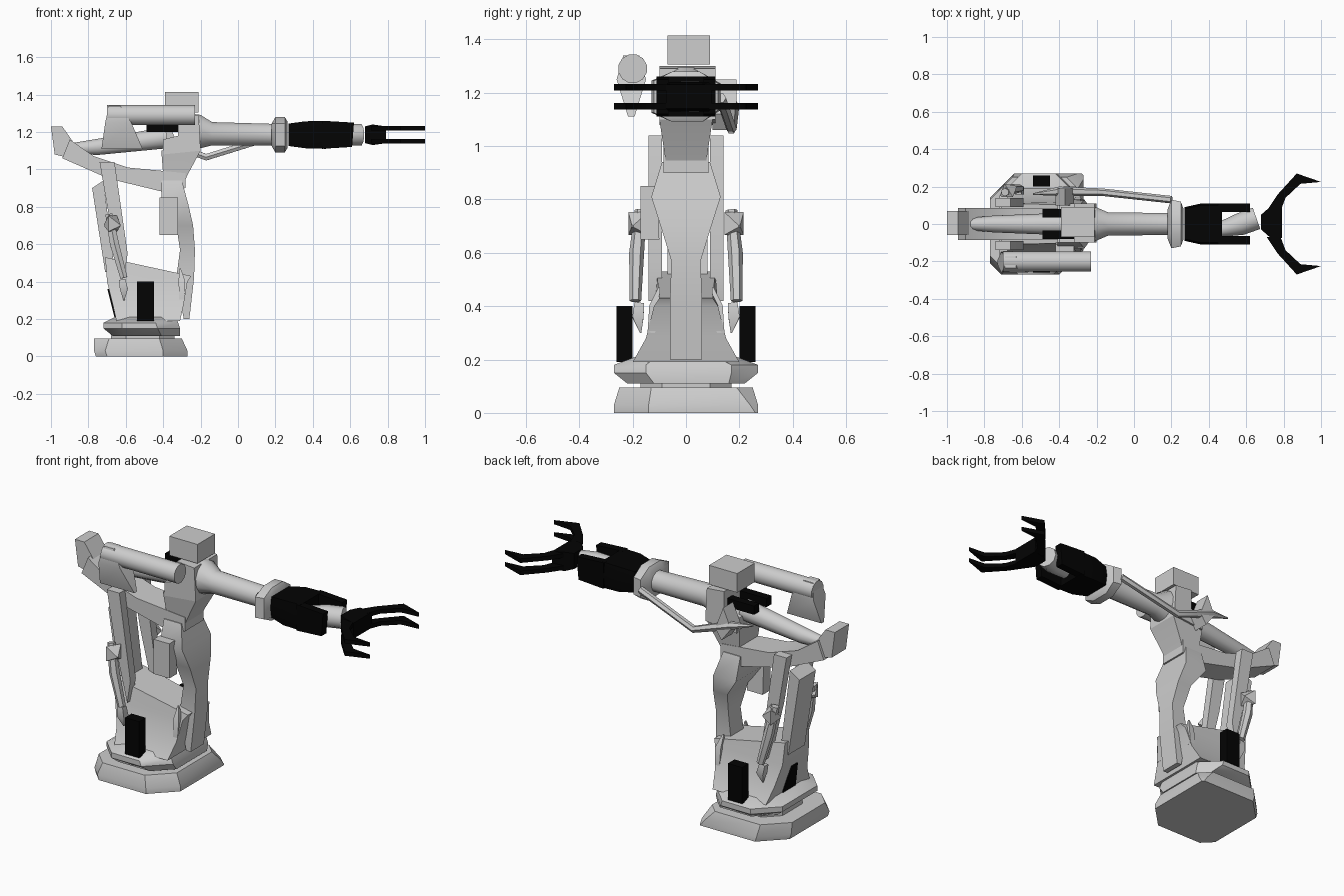
import bpy, bmesh, math
from mathutils import Vector

if "Cube" in bpy.data.objects:
    bpy.data.objects.remove(bpy.data.objects["Cube"])


def material(name, value):
    m = bpy.data.materials.new(name)
    m.use_nodes = True
    col = (value, value, value, 1)
    m.diffuse_color = col
    m.node_tree.nodes["Principled BSDF"].inputs["Base Color"].default_value = col
    return m


GREY = material("light_grey", 0.61)
BLACK = material("black", 0.001)


def loft(name, rings, mat=GREY):
    """Skin a list of equal-length point rings and cap both ends."""
    bm = bmesh.new()
    rows = [[bm.verts.new(p) for p in ring] for ring in rings]
    n = len(rows[0])
    for a, b in zip(rows, rows[1:]):
        for i in range(n):
            j = (i + 1) % n
            bm.faces.new((a[i], a[j], b[j], b[i]))
    bm.faces.new(rows[0])
    bm.faces.new(rows[-1])
    bmesh.ops.recalc_face_normals(bm, faces=bm.faces)
    me = bpy.data.meshes.new(name)
    bm.to_mesh(me)
    bm.free()
    me.materials.append(mat)
    me.shade_smooth()
    me.set_sharp_from_angle(angle=math.radians(40))
    ob = bpy.data.objects.new(name, me)
    bpy.context.collection.objects.link(ob)


def prism(name, outline, y0, y1, mat=GREY):
    """Side profile in x, z pushed between two y values."""
    loft(name, [[(x, y, z) for x, z in outline] for y in (y0, y1)], mat)


def box(name, lo, hi, mat=GREY):
    prism(name, [(lo[0], lo[2]), (hi[0], lo[2]), (hi[0], hi[2]), (lo[0], hi[2])],
          lo[1], hi[1], mat)


def plan(x0, x1, y, z, mid=0.0):
    """Rectangle in plan, centred on y = mid."""
    return [(x0, mid - y, z), (x1, mid - y, z), (x1, mid + y, z), (x0, mid + y, z)]


def cut_plan(x0, x1, y, z, cut, rear, front):
    """Rectangle in plan with cut corners: two equal, rear right and front left apart."""
    return [(x0 + rear, -y, z), (x1 - cut, -y, z), (x1, -y + cut, z), (x1, y - front, z),
            (x1 - front, y, z), (x0 + cut, y, z), (x0, y - cut, z), (x0, -y + rear, z)]


def tube(name, path, radii, mat=GREY, sides=10):
    pts = [Vector(p) for p in path]
    rings = []
    for i, (p, r) in enumerate(zip(pts, radii)):
        d = (pts[min(i + 1, len(pts) - 1)] - pts[max(i - 1, 0)]).normalized()
        ref = Vector((0, 1, 0)) if abs(d.y) < 0.9 else Vector((0, 0, 1))
        u = d.cross(ref).normalized()
        v = d.cross(u)
        angles = [math.tau * (k + 0.5) / sides for k in range(sides)]
        rings.append([p + r * (u * math.cos(a) + v * math.sin(a)) for a in angles])
    loft(name, rings, mat)


# Base plate, bearing and turntable
loft("base_plate", [cut_plan(-.76, -.27, .27, 0, .13, .06, .01),
                    cut_plan(-.77, -.27, .27, .03, .13, .06, .03),
                    cut_plan(-.77, -.3, .25, .095, .12, .08, .06)])
loft("bearing", [cut_plan(-.68, -.34, .17, z, .08, .08, .08) for z in (.08, .12)])
loft("turntable", [cut_plan(-.67, -.31, .22, .11, .1, .06, .06),
                   cut_plan(-.72, -.31, .27, .15, .12, .1, .1),
                   cut_plan(-.72, -.32, .27, .18, .12, .1, .1),
                   cut_plan(-.66, -.33, .19, .21, .08, .08, .08)])

# Pedestal with a sloping top
top = [(-.71, -.11, .53), (-.25, -.1, .43), (-.25, .1, .43), (-.71, .11, .53)]
loft("pedestal", [plan(-.65, -.31, .2, .19), plan(-.67, -.29, .15, .28),
                  plan(-.7, -.27, .12, .4), top])
loft("rear_vent", [plan(-.658, -.63, .06, .2), plan(-.698, -.66, .025, .36)], BLACK)

# Front lower arm, wide at the top and narrow at the waist
sections = [(.2, -.29, -.26, .06), (.42, -.33, -.235, .06), (.57, -.31, -.23, .055),
            (.7, -.33, -.24, .095), (.81, -.41, -.265, .13), (.94, -.41, -.3, .09)]
loft("front_arm", [plan(x0, x1, y, z) for z, x0, x1, y in sections])
loft("junction_box", [plan(-.42, -.32, .035, .65, -.135), plan(-.42, -.32, .03, .85, -.14)])
prism("rear_panel", [(-.78, .9), (-.72, .94), (-.66, .47), (-.71, .45)], -.07, .08)

# Paired side parts
for side, s in (("right", -1), ("left", 1)):
    prism("rear_link_" + side, [(-.74, 1.04), (-.66, 1.04), (-.59, .55), (-.61, .42),
                                (-.69, .75)], s * .09, s * .14)
    box("side_motor_" + side, (-.54, s * .2, .19), (-.45, s * .26, .4), BLACK)
    tube("strut_" + side, [(-.69, s * .17, .76), (-.66, s * .185, .6), (-.61, s * .19, .42)],
         (.022, .028, .022), sides=6)
    tube("strut_tip_" + side, [(-.62, s * .175, .41), (-.61, s * .18, .36),
                               (-.61, s * .17, .3)], (.025, .03, .004), sides=4)
    tube("strut_joint_" + side, [(-.71, s * .15, .7), (-.67, s * .18, .71),
                                 (-.63, s * .2, .7)], (.01, .06, .005), sides=4)
    tube("pedestal_fin_" + side, [(-.3, s * .13, .3), (-.3, s * .12, .4),
                                  (-.31, s * .1, .47)], (.02, .025, .005), sides=4)
    box("drive_block_" + side, (-.49, s * .035, 1.2), (-.3, s * .08, 1.25), BLACK)

# Rear boom, counterweight and tie tube
prism("rear_boom", [(-.28, .9), (-.4, .88), (-.69, .95), (-.94, 1.06), (-.9, 1.16),
                    (-.77, 1.07), (-.59, 1.01), (-.28, .98)], -.085, .085)
prism("counterweight", [(-.98, 1.08), (-.9, 1.06), (-.87, 1.13), (-.94, 1.23),
                        (-1, 1.23)], -.06, .07)
tube("tie_tube", [(-.9, 0, 1.11), (-.75, 0, 1.12), (-.38, 0, 1.17)], (.03, .045, .06))

# Elbow housing on a tapering neck, and head block
prism("elbow_housing", [(-.32, 1.3), (-.21, 1.29), (-.2, 1.1), (-.4, 1.08), (-.4, 1.16),
                        (-.32, 1.18)], -.1, .11)
loft("elbow_neck", [plan(-.39, -.3, .07, .9), plan(-.4, -.27, .08, .97),
                    plan(-.41, -.2, .1, 1.1)])
box("head_block", (-.39, -.07, 1.305), (-.21, .09, 1.415))

# Right conduit with its drooping elbow, and left cable
tube("conduit", [(-.7, -.2, 1.29), (-.23, -.2, 1.29)], (.055, .055), sides=12)
loft("conduit_elbow", [plan(-.73, -.51, .012, 1.11, -.205), plan(-.71, -.57, .055, 1.25, -.205),
                       plan(-.69, -.63, .03, 1.34, -.205)])
tube("cable", [(-.54, .16, 1.18), (-.4, .175, 1.15), (-.17, .17, 1.065), (.2, .13, 1.18)],
     (.004, .025, .02, .02), sides=6)
prism("cable_bracket", [(-.42, 1.14), (-.36, 1.06), (-.32, 1.12), (-.37, 1.25)], .1, .19)

# Upper arm with collar
tube("upper_arm", [(-.24, 0, 1.2), (-.21, 0, 1.2), (-.14, 0, 1.19), (.2, 0, 1.185)],
     (.1, .095, .065, .06), sides=12)
loft("arm_collar", [[(x, y, 1.185 + z) for y, z in
                     ((-b, -.06), (-.05, -c), (.06, -c), (b, -.05), (b, .05),
                      (.05, c), (-.05, c), (-b, .06))]
                    for x, b, c in ((.18, .08, .06), (.2, .13, .095), (.25, .12, .095),
                                    (.265, .08, .07))])

# Black forearm ending in a fork, with the wrist between its prongs
loft("forearm", [[(x, y, 1.185 + z) for y, z in
                  ((-b, -c), (b, -c), (b + .01, 0), (b, c), (-b, c), (-b - .01, 0))]
                 for x, b, c in ((.27, .08, .06), (.36, .1, .072), (.47, .1, .075))], BLACK)
for side, s in (("right", -1), ("left", 1)):
    prism("forearm_prong_" + side, [(.45, 1.11), (.61, 1.12), (.62, 1.25), (.45, 1.26)],
          s * .065, s * .11, BLACK)
tube("wrist", [(.46, -.03, 1.185), (.57, 0, 1.185), (.655, .03, 1.185)], (.04, .06, .06))

# Gripper palm and four hooked fingers
loft("palm", [[(x, y, 1.185 + z) for y, z in ((-b, -c), (b + .02, -c), (b + .02, c), (-b, c))]
              for x, b, c in ((.68, .03, .045), (.72, .065, .055), (.79, .075, .045))], BLACK)
outline = [(.71, .07), (.77, .16), (.87, .27), (1, .225), (.89, .215), (.81, .14), (.78, .06)]
for side, s in (("right", -1), ("left", 1)):
    for level, z in (("lower", 1.15), ("upper", 1.22)):
        loft("finger_" + level + "_" + side,
             [[(x, s * y, z + h) for x, y in outline] for h in (-.012, .012)], BLACK)
